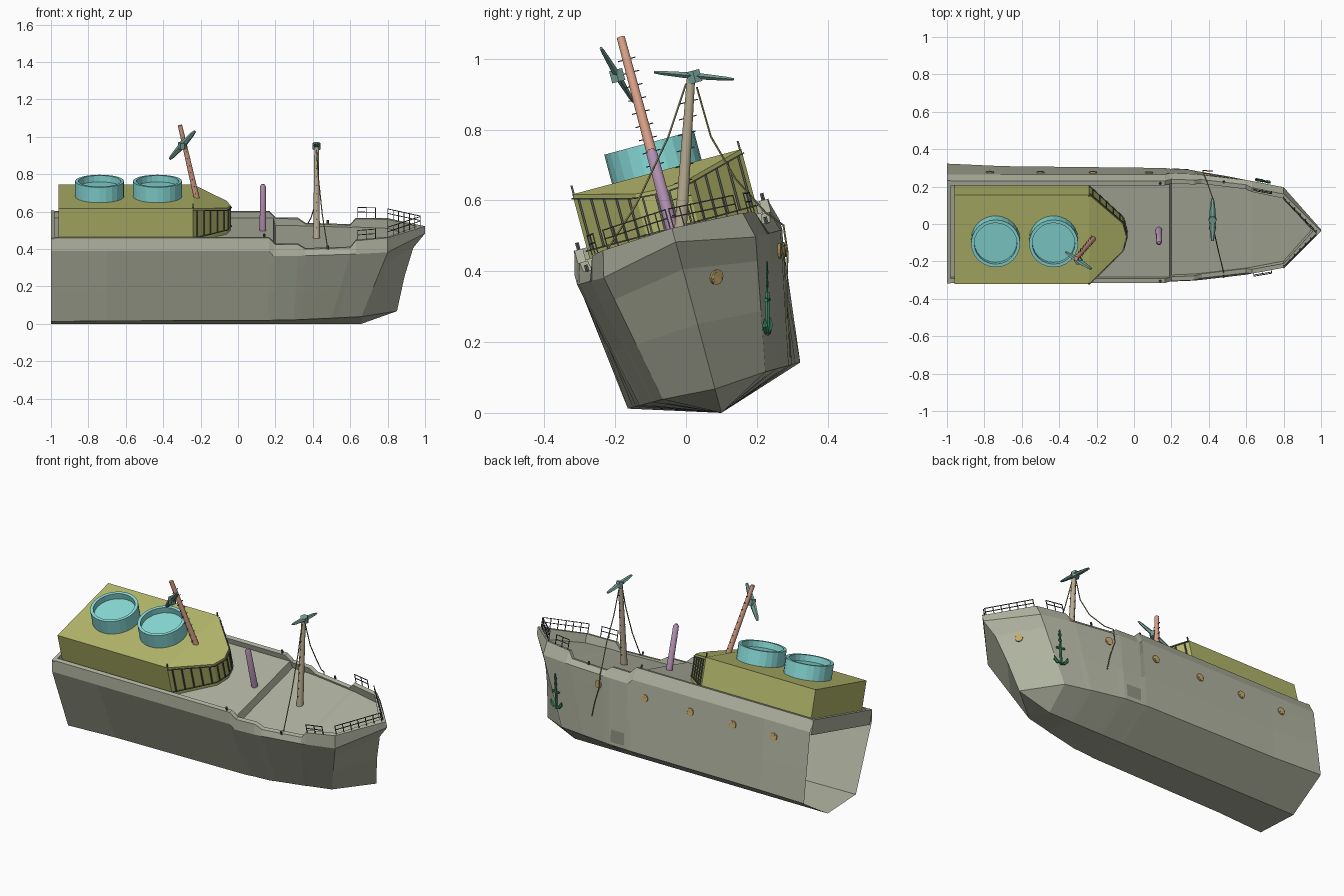
import bpy, bmesh, math
from mathutils import Matrix, Vector
from mathutils.bvhtree import BVHTree

if "Cube" in bpy.data.objects:
    bpy.data.objects.remove(bpy.data.objects["Cube"])

# ship frame: x forward, y across, z up from keel; the whole ship is rolled 15 degrees
ROLL = Matrix.Translation((0, 0.1, 0)) @ Matrix.Rotation(math.radians(15), 4, 'X')
INV = ROLL.inverted()


def mat(name, rgb):
    m = bpy.data.materials.new(name)
    m.diffuse_color = (*rgb, 1)
    m.use_nodes = True
    m.node_tree.nodes["Principled BSDF"].inputs["Base Color"].default_value = m.diffuse_color
    return m


HULL = mat("hull_paint", (0.43, 0.45, 0.35))
PLATE = mat("dark_plate", (0.27, 0.28, 0.22))
OLIVE = mat("olive", (0.46, 0.48, 0.15))
CYAN = mat("cyan", (0.25, 0.72, 0.70))
RED = mat("rust_red", (0.72, 0.36, 0.25))
PURPLE = mat("purple", (0.46, 0.29, 0.46))
WOOD = mat("wood", (0.47, 0.41, 0.28))
GREEN = mat("dark_green", (0.18, 0.35, 0.30))
ANCHOR = mat("anchor_green", (0.05, 0.25, 0.14))
IRON = mat("iron", (0.10, 0.11, 0.10))
GOLD = mat("brass", (0.55, 0.40, 0.15))
ROPE = mat("rope", (0.33, 0.31, 0.14))


def finish(bm, name, material, smooth=False):
    bmesh.ops.remove_doubles(bm, verts=bm.verts, dist=1e-5)
    bmesh.ops.recalc_face_normals(bm, faces=bm.faces)
    me = bpy.data.meshes.new(name)
    bm.transform(ROLL)
    for f in bm.faces:
        f.smooth = smooth
    bm.to_mesh(me)
    bm.free()
    me.materials.append(material)
    ob = bpy.data.objects.new(name, me)
    bpy.context.collection.objects.link(ob)
    if smooth:
        me.set_sharp_from_angle(angle=math.radians(35))
    return ob


def rod(bm, pts, radii, n=8, flat=1.0):
    """Tube through points; flat squashes one axis of the section."""
    pts = [Vector(p) for p in pts]
    if not isinstance(radii, (list, tuple)):
        radii = [radii] * len(pts)
    rings = []
    for i, p in enumerate(pts):
        d = (pts[min(i + 1, len(pts) - 1)] - pts[max(i - 1, 0)]).normalized()
        a = d.cross(Vector((1, 0, 0)) if abs(d.x) < 0.9 else Vector((0, 0, 1))).normalized()
        b = d.cross(a)
        rings.append([bm.verts.new(p + radii[i] * (a * flat * math.cos(t) + b * math.sin(t)))
                      for t in (2 * math.pi * (k + 0.5) / n for k in range(n))])
    for r, q in zip(rings, rings[1:]):
        for k in range(n):
            bm.faces.new((r[k], r[(k + 1) % n], q[(k + 1) % n], q[k]))
    bm.faces.new(rings[0])
    bm.faces.new(rings[-1])


def box(bm, lo, hi):
    c = [(a + b) / 2 for a, b in zip(lo, hi)]
    s = [b - a for a, b in zip(lo, hi)]
    bmesh.ops.create_cube(bm, size=1, matrix=Matrix.Translation(c) @ Matrix.Diagonal((*s, 1)))


# hull: stations of (x, chine x, chine half-width, knuckle half-width, bulwark top, deck height)
stations = [(-1, -1, .252, .30, .55, .517), (-.7, -.7, .238, .30, .55, .517),
            (.165, .16, .228, .30, .55, .517), (.19, .19, .224, .30, .525, .517),
            (.20, .20, .223, .30, .513, .475), (.32, .30, .218, .295, .513, .475),
            (.36, .34, .210, .291, .486, .475), (.60, .50, .182, .262, .486, .475),
            (.63, .53, .175, .256, .523, .478), (.80, .66, .15, .222, .53, .48)]


def section(s, st):
    x, xc, uc, uk, vt, vd = st
    vk = .483 if x < .19 else .455
    mid = [(xc + (x - xc) * t, s * (uc + (uk - uc) * t), .08 + (vk - .08) * t) for t in (.45, .82)]
    ui = uk - .042
    return [(xc, 0, 0), (xc, s * uc, .08), *mid, (x, s * uk, vk), (x, s * (uk - .018), vt),
            (x, s * ui, vt), (x, s * ui, vd), (x, 0, vd)]


stem = [(.85, 0, .07), (.85, 0, .07), (.89, 0, .26), (.937, 0, .42), (1, 0, .50),
        (1, 0, .54), (.955, 0, .54), (.955, 0, .48), (.955, 0, .48)]
bm = bmesh.new()
for s in (1, -1):
    secs = [section(s, st) for st in stations] + [stem]
    for a, b in zip(secs, secs[1:]):
        for i in range(8):
            loop = []
            for p in (a[i], a[i + 1], b[i + 1], b[i]):
                if p not in loop:
                    loop.append(p)
            if len(loop) > 2:
                bm.faces.new([bm.verts.new(p) for p in loop])
bmesh.ops.remove_doubles(bm, verts=bm.verts, dist=1e-5)
tree = BVHTree.FromBMesh(bm)
finish(bm, "hull", HULL)

# stern bulwark above the open stern
bm = bmesh.new()
box(bm, (-1, -.285, .465), (-.98, .285, .55))
finish(bm, "stern_bulwark", HULL)


def on_side(x, z):
    """Point and outward normal on the port side of the hull."""
    loc, nor, _, _ = tree.ray_cast(Vector((x, 2, z)), Vector((0, -1, 0)))
    return loc, (nor if nor.y > 0 else -nor)


# deck house with a pointed front whose roof dips forward
plan = [(-.96, -.247, .705), (-.24, -.247, .705), (-.06, -.075, .66), (-.04, 0, .655),
        (-.06, .075, .66), (-.24, .247, .705), (-.96, .247, .705)]
bm = bmesh.new()
low = [bm.verts.new((x, y, .517)) for x, y, z in plan]
top = [bm.verts.new(p) for p in plan]
for i in range(7):
    j = (i + 1) % 7
    bm.faces.new((low[i], low[j], top[j], top[i]))
bm.faces.new((top[0], top[1], top[5], top[6]))
bm.faces.new(top[1:6])
bm.faces.new(low)
finish(bm, "deck_house", OLIVE)

# window bars round the front of the house
bm = bmesh.new()
for a, b, n in zip(plan[1:5], plan[2:6], (5, 2, 2, 5)):
    a, b = Vector(a), Vector(b)
    out = Vector((b.y - a.y, a.x - b.x, 0)).normalized() * .005
    for k in range(n):
        p = a.lerp(b, (k + .5) / n) + out
        rod(bm, [(p.x, p.y, .54), (p.x, p.y, p.z - .012)], .004, 4)
    for z0, z1 in ((.54, .54), (a.z - .012, b.z - .012)):
        rod(bm, [(a.x + out.x, a.y + out.y, z0), (b.x + out.x, b.y + out.y, z1)], .003, 4)
for y in (-.243, .243):
    rod(bm, [(-.24, y, .7), (-.24, y, .73)], .004, 4)
finish(bm, "house_window_bars", IRON)

# two open-topped tubs on the roof
for name, x in (("rear_tub", -.74), ("front_tub", -.43)):
    bm = bmesh.new()
    prof = [(.131, .70), (.131, .79), (.114, .79), (.114, .755)]
    rings = [[bm.verts.new((x + r * math.cos(math.tau * k / 24), r * math.sin(math.tau * k / 24), z))
              for k in range(24)] for r, z in prof]
    for r, q in zip(rings, rings[1:]):
        for k in range(24):
            bm.faces.new((r[k], r[(k + 1) % 24], q[(k + 1) % 24], q[k]))
    bm.faces.new(rings[0])
    bm.faces.new(rings[-1])
    finish(bm, name, CYAN)

# masts and post
masts = [("aft_mast", [(-.215, 0, .67), (-.31, 0, 1.098)], [.016, .012], RED),
         ("midship_post", [(.133, 0, .51), (.133, 0, .76), (.133, 0, .772)], [.018, .016, .008], PURPLE),
         ("fore_mast", [(.42, .002, .47), (.42, .165, .945)], [.019, .012], WOOD)]
for name, pts, radii, m in masts:
    bm = bmesh.new()
    rod(bm, pts, radii, 12)
    finish(bm, name, m, True)

# climbing pegs on the two masts
bm = bmesh.new()
for _, pts, _, _ in (masts[0], masts[2]):
    a, b = Vector(pts[0]), Vector(pts[1])
    for k in range(9):
        p = a.lerp(b, .12 + .09 * k)
        rod(bm, [p - Vector((0, .026, -.004)), p + Vector((0, .026, .004))], .0022, 4)
finish(bm, "mast_pegs", IRON)

# yards, given in world positions
for name, a, b in (("fore_yard", (.42, -.09, .962), (.42, .135, .942)),
                   ("aft_yard", (-.365, -.15, .88), (-.23, -.24, 1.03))):
    a, b = INV @ Vector(a), INV @ Vector(b)
    bm = bmesh.new()
    rod(bm, [a.lerp(b, t) for t in (0, .1, .4, .6, .9, 1)], [.007, .012, .018, .018, .012, .007], 6, .55)
    c = a.lerp(b, .5)
    rod(bm, [c - Vector((0, 0, .02)), c + Vector((0, 0, .015))], .022, 6)
    finish(bm, name, GREEN)

# stays from the fore mast, the port one hanging over the side
bm = bmesh.new()
for pts in ([(.42, .0, .93), (.43, -.05, .78), (.45, -.14, .59), (.48, -.262, .40)],
            [(.42, .03, .92), (.425, .07, .78), (.42, .14, .66), (.39, .225, .565),
             (.37, .275, .53), (.37, .287, .45), (.40, .283, .36), (.42, .283, .27)]):
    rod(bm, [INV @ Vector(p) for p in pts], .003, 5)
finish(bm, "stays", ROPE)

# bow railings
bm = bmesh.new()
for s in (1, -1):
    for a, b, n in (((.64, s * .237, .525), (.735, s * .22, .528), 3),
                    ((.80, s * .19, .53), (.975, s * .005, .54), 7)):
        a, b = Vector(a), Vector(b)
        for h in (.03, .055):
            rod(bm, [a + Vector((0, 0, h)), b + Vector((0, 0, h))], .0025, 4)
        for k in range(n):
            p = a.lerp(b, k / (n - 1))
            rod(bm, [p, p + Vector((0, 0, .057))], .0025, 4)
finish(bm, "bow_railings", IRON)

# cleats along the bulwarks
bm = bmesh.new()
for s in (1, -1):
    for x, y, z in ((.14, .27, .55), (.48, .262, .483)):
        rod(bm, [(x, s * y, z), (x, s * y, z + .02)], .006, 6)
finish(bm, "cleats", IRON)

# portholes on the port side
bm = bmesh.new()
for x, z in ((-.77, .40), (-.50, .40), (-.22, .40), (.08, .40), (.39, .40), (.855, .375)):
    p, n = on_side(x, z)
    rod(bm, [p - n * .004, p + n * .006, p + n * .008, p + n * .003], [.022, .022, .016, .014], 12)
finish(bm, "portholes", GOLD)

# anchor and chain on the port bow
p, n = on_side(.69, .27)
up = (Vector((0, 0, 1)) - n * n.z).normalized()
side = up.cross(n)
at = lambda u, v: p + n * .012 + side * u + up * v
bm = bmesh.new()
rod(bm, [at(0, -.085), at(0, .03)], .007, 6)
rod(bm, [at(-.024, .008), at(.024, .008)], .006, 6)
rod(bm, [at(.04 * math.sin(t), -.045 - .04 * math.cos(t)) for t in (-1.6, -1.1, -.5, 0, .5, 1.1, 1.6)],
    [.002, .009, .008, .009, .008, .009, .002], 6)
for k in range(5):
    c = .036 + .017 * k
    w = .007 if k % 2 else .003
    rod(bm, [at(w * math.cos(t), c + .011 * math.sin(t)) for t in (math.tau * i / 8 for i in range(9))], .0028, 5)
finish(bm, "anchor", ANCHOR)

# small plate low on the port side
bm = bmesh.new()
rows = [[p + n * .004 for p, n in (on_side(x, z) for x in (.20, .29))] for z in (.10, .17)]
v = [bm.verts.new(q) for q in (rows[0][0], rows[0][1], rows[1][1], rows[1][0])]
bm.faces.new(v)
finish(bm, "hull_plate", PLATE)
